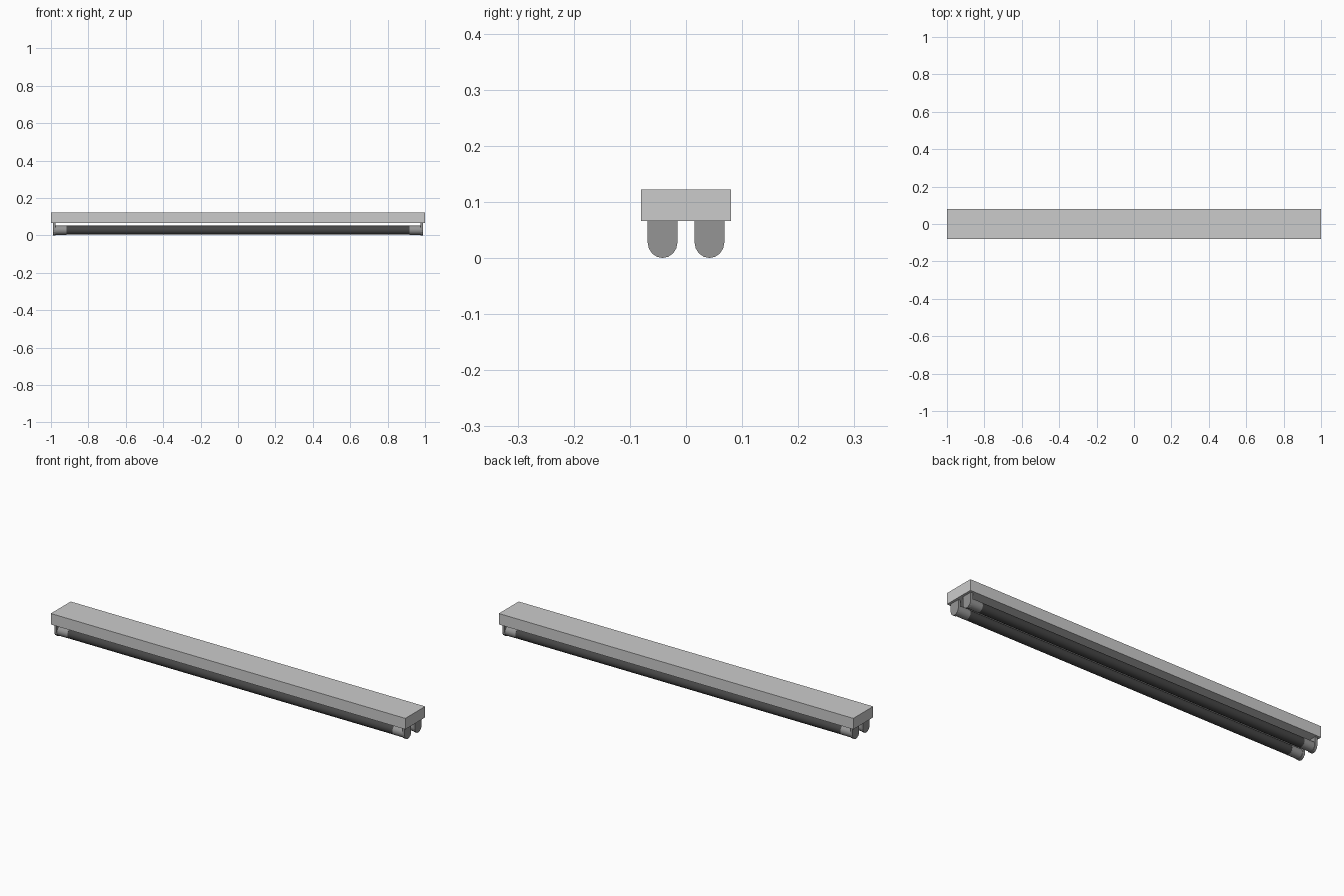
import bpy, bmesh, math
from mathutils import Matrix

if "Cube" in bpy.data.objects:
    bpy.data.objects.remove(bpy.data.objects["Cube"])

TUBE_Y, AXIS_Z = 0.0418, 0.0275


def material(name, v):
    m = bpy.data.materials.new(name)
    m.diffuse_color = (v, v, v, 1)
    m.use_nodes = True
    m.node_tree.nodes["Principled BSDF"].inputs["Base Color"].default_value = m.diffuse_color
    return m


def finish(name, bm, mat=None, smooth=False):
    bmesh.ops.recalc_face_normals(bm, faces=bm.faces)
    me = bpy.data.meshes.new(name)
    bm.to_mesh(me)
    bm.free()
    ob = bpy.data.objects.new(name, me)
    bpy.context.collection.objects.link(ob)
    if mat:
        me.materials.append(mat)
    if smooth:
        bpy.ops.object.select_all(action='DESELECT')
        ob.select_set(True)
        bpy.context.view_layer.objects.active = ob
        bpy.ops.object.shade_smooth_by_angle(angle=math.radians(40))
    return ob


def cylinder_x(name, x0, x1, y, radius, mat):
    bm = bmesh.new()
    place = Matrix.Translation(((x0 + x1) / 2, y, AXIS_Z)) @ Matrix.Rotation(math.pi / 2, 4, 'Y')
    bmesh.ops.create_cone(bm, cap_ends=True, segments=16, radius1=radius, radius2=radius,
                          depth=abs(x1 - x0), matrix=place)
    return finish(name, bm, mat, True)


def lamp_holder(name, x0, x1, y, mat):
    # Upright plate with a rounded lower end
    r = 0.0265
    outline = [(y - r, 0.066)]
    for i in range(9):
        a = math.pi + math.pi * i / 8
        outline.append((y + r * math.cos(a), AXIS_Z + AXIS_Z * math.sin(a)))
    outline.append((y + r, 0.066))
    bm = bmesh.new()
    face = bm.faces.new([bm.verts.new((x0, py, pz)) for py, pz in outline])
    ext = bmesh.ops.extrude_face_region(bm, geom=[face])
    verts = [v for v in ext['geom'] if isinstance(v, bmesh.types.BMVert)]
    bmesh.ops.translate(bm, verts=verts, vec=(x1 - x0, 0, 0))
    return finish(name, bm, mat)


dark = material("dark_tube", 0.06)
mid = material("holder_grey", 0.3)

# Ceiling housing
bm = bmesh.new()
bmesh.ops.create_cube(bm, size=1, matrix=Matrix.Translation((0, 0, 0.094))
                      @ Matrix.Diagonal((2, 0.16, 0.056, 1)))
finish("housing", bm)

# Two tubes, each with metal end caps and holders
for row, y in (("front", -TUBE_Y), ("back", TUBE_Y)):
    cylinder_x(f"{row}_tube", -0.925, 0.925, y, 0.024, dark)
    for side, s in (("left", -1), ("right", 1)):
        cylinder_x(f"{row}_{side}_end_cap", s * 0.917, s * 0.978, y, 0.0245, mid)
        lamp_holder(f"{row}_{side}_holder", s * 0.975, s * 0.988, y, mid)
